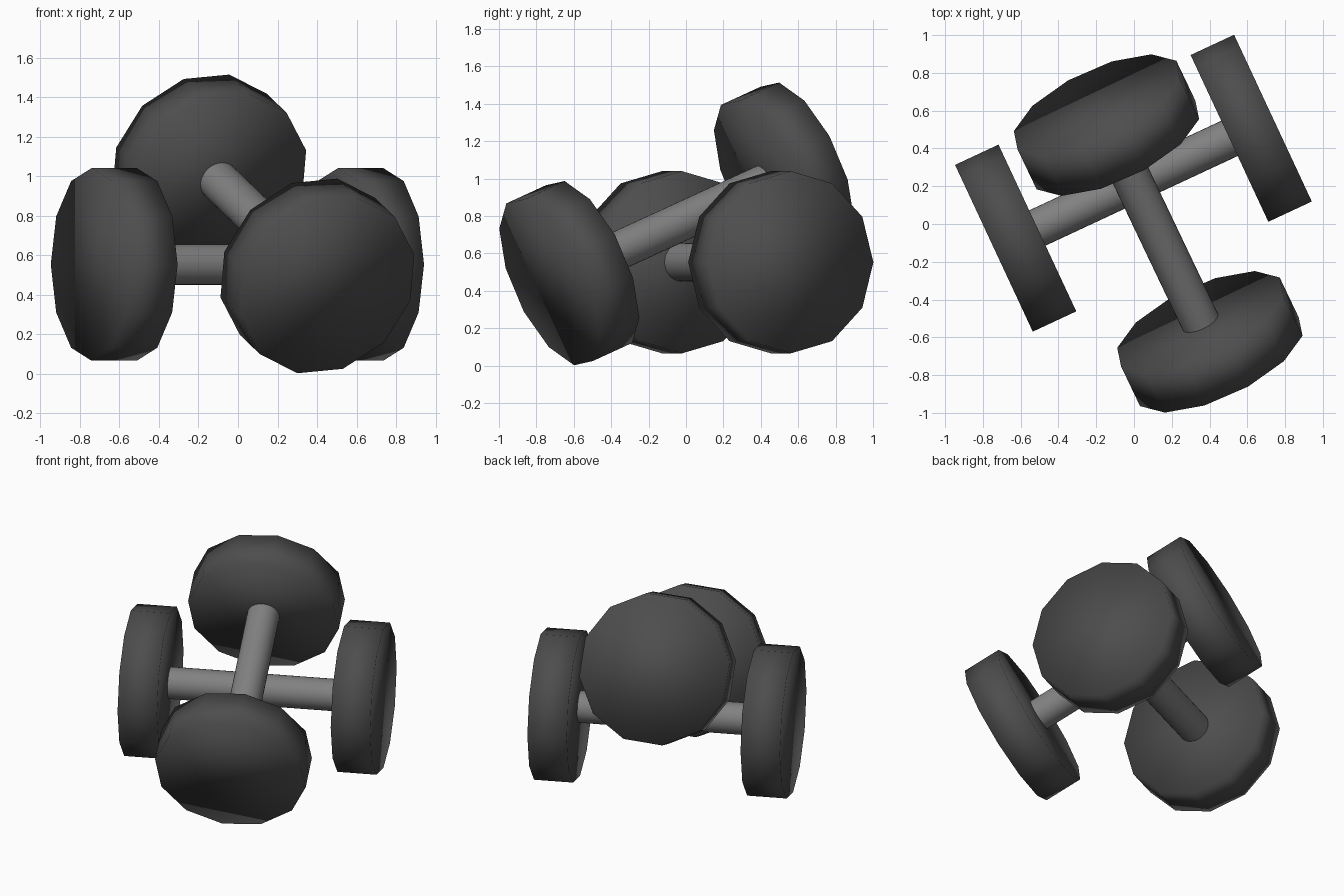
import bpy, math
from mathutils import Matrix, Vector

if "Cube" in bpy.data.objects:
    bpy.data.objects.remove(bpy.data.objects["Cube"])

R, T, BAR_R, HALF = 0.487, 0.254, 0.103, 0.688   # weight radius, thickness, bar radius, half spacing


def material(name, v):
    m = bpy.data.materials.new(name)
    m.diffuse_color = (v, v, v, 1)
    m.use_nodes = True
    m.node_tree.nodes["Principled BSDF"].inputs["Base Color"].default_value = m.diffuse_color
    return m


dark = material("dark_rubber", 0.075)
steel = material("grey_metal", 0.22)


def cylinder(name, frame, offset, radius, depth, sides, mat):
    bpy.ops.mesh.primitive_cylinder_add(vertices=sides, radius=radius, depth=depth)
    ob = bpy.context.object
    ob.name = name
    ob.matrix_world = frame @ Matrix.Translation((0, 0, offset))
    ob.data.materials.append(mat)
    return ob


def dumbbell(name, centre, azimuth, pitch, roll):
    az, p = math.radians(azimuth), math.radians(pitch)
    axis = Vector((math.cos(az) * math.cos(p), math.sin(az) * math.cos(p), math.sin(p)))
    side = Vector((math.sin(az), -math.cos(az), 0))
    rot = Matrix((side, axis.cross(side), axis)).transposed().to_4x4()
    frame = Matrix.Translation(centre) @ rot @ Matrix.Rotation(math.radians(roll), 4, 'Z')
    # handle bar reaching just into both weights
    bar = cylinder(name + "_bar", frame, 0, BAR_R, 2 * HALF - T + 0.01, 32, steel)
    with bpy.context.temp_override(object=bar, active_object=bar, selected_objects=[bar],
                                   selected_editable_objects=[bar]):
        bpy.ops.object.shade_smooth_by_angle(angle=math.radians(40))
    # twelve-sided weights, smoothed over the rim
    for label, s in (("near", -1), ("far", 1)):
        w = cylinder(f"{name}_{label}_weight", frame, s * HALF, R, T, 12, dark)
        for f in w.data.polygons:
            f.use_smooth = True


# one dumbbell lies level, the other leans across it
dumbbell("level_dumbbell", (-0.003, 0.216, 0.553), 25, 0, 0)
dumbbell("leaning_dumbbell", (0.128, -0.05, 0.758), 115.5, 22.5, 9.5)
